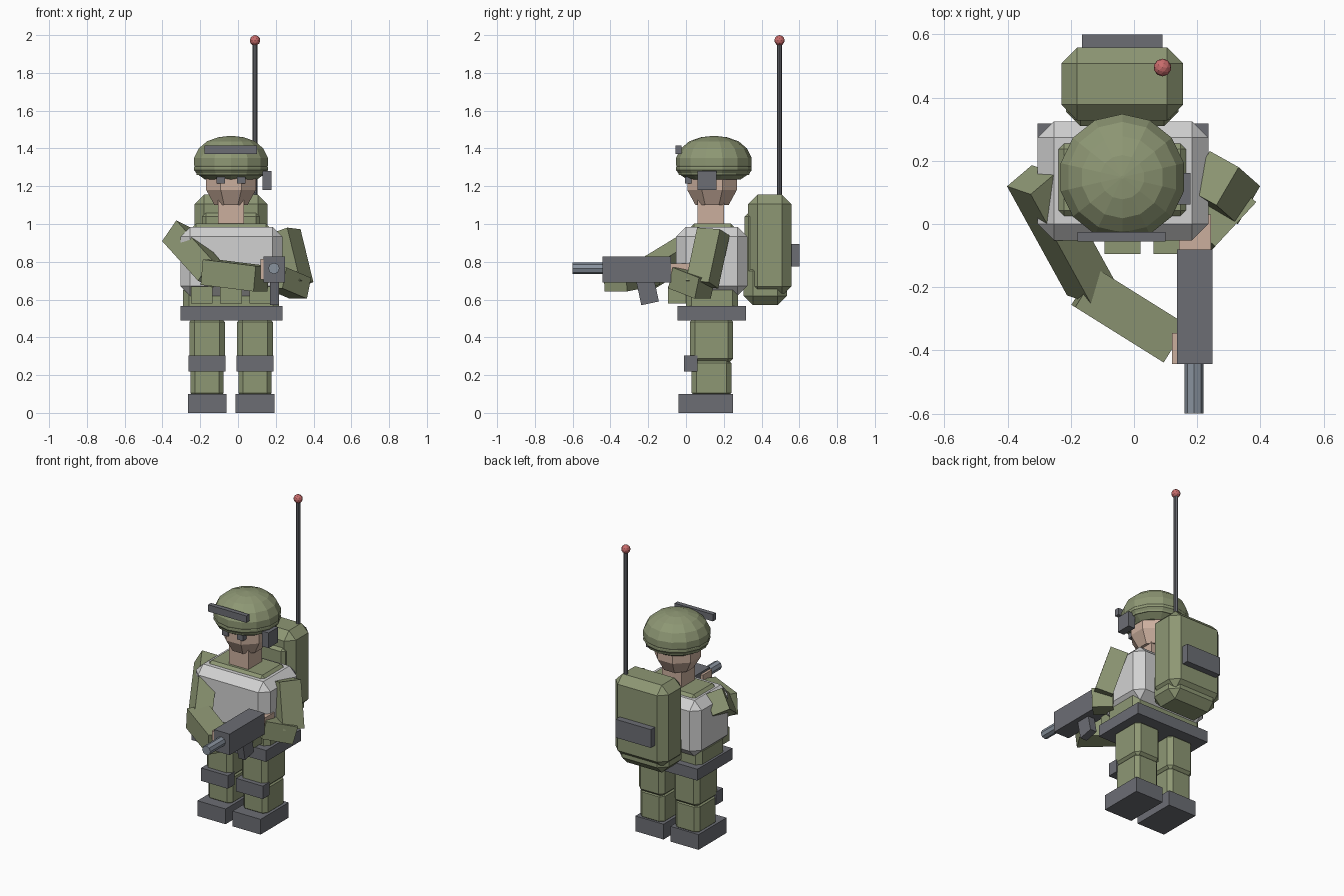
import bpy, bmesh, math
from mathutils import Vector, Matrix

if "Cube" in bpy.data.objects:
    bpy.data.objects.remove(bpy.data.objects["Cube"], do_unlink=True)


def material(name, color):
    m = bpy.data.materials.new(name)
    m.use_nodes = True
    m.diffuse_color = (*color, 1)
    m.node_tree.nodes["Principled BSDF"].inputs["Base Color"].default_value = (*color, 1)
    return m


GREEN = material("olive green", (0.27, 0.31, 0.175))
GREY = material("dark grey", (0.15, 0.155, 0.175))
WHITE = material("light grey", (0.64, 0.64, 0.64))
SKIN = material("skin", (0.60, 0.43, 0.34))
RED = material("red", (0.58, 0.15, 0.15))
STEEL = material("steel", (0.25, 0.29, 0.34))
CX = -0.037  # body centre line


def finish(name, bm, mat, matrix=None):
    if matrix is not None:
        bmesh.ops.transform(bm, matrix=matrix, verts=bm.verts)
    bmesh.ops.recalc_face_normals(bm, faces=bm.faces)
    me = bpy.data.meshes.new(name)
    bm.to_mesh(me)
    bm.free()
    me.materials.append(mat)
    ob = bpy.data.objects.new(name, me)
    bpy.context.collection.objects.link(ob)
    return ob


def block(name, mat, size, matrix, bevel=0):
    bm = bmesh.new()
    bmesh.ops.create_cube(bm, size=1)
    bmesh.ops.scale(bm, vec=size, verts=bm.verts)
    if bevel:
        bmesh.ops.bevel(bm, geom=bm.edges[:], offset=bevel, segments=1, affect='EDGES')
    return finish(name, bm, mat, matrix)


def box(name, mat, x, y, z, bevel=0):
    """Axis-aligned box from (min, max) ranges."""
    size = [b - a for a, b in (x, y, z)]
    mid = [(a + b) / 2 for a, b in (x, y, z)]
    return block(name, mat, size, Matrix.Translation(mid), bevel)


def limb(name, mat, start, end, width, depth, hint):
    """Square-section bar between two points; width runs along the hint."""
    a, b = Vector(start), Vector(end)
    d = (b - a).normalized()
    u = Vector(hint)
    u = (u - d * u.dot(d)).normalized()
    rot = Matrix((u, d.cross(u), d)).transposed().to_4x4()
    return block(name, mat, (width, depth, (b - a).length),
                 Matrix.Translation((a + b) / 2) @ rot)


def tube(name, mat, start, end, radius, sides):
    a, b = Vector(start), Vector(end)
    bm = bmesh.new()
    bmesh.ops.create_cone(bm, cap_ends=True, segments=sides, radius1=radius,
                          radius2=radius, depth=(b - a).length)
    rot = (b - a).to_track_quat('Z', 'Y').to_matrix().to_4x4()
    return finish(name, bm, mat, Matrix.Translation((a + b) / 2) @ rot)


def lathe(name, mat, profile, sides, x, y):
    """Faceted solid of revolution from (radius, height) points."""
    bm = bmesh.new()
    rings = []
    for r, z in profile:
        rings.append([bm.verts.new((x + r * math.cos(t), y + r * math.sin(t), z))
                      for t in (math.tau * (i + 0.5) / sides for i in range(sides))])
    for low, high in zip(rings, rings[1:]):
        for i in range(sides):
            j = (i + 1) % sides
            bm.faces.new((low[i], low[j], high[j], high[i]))
    bm.faces.new(rings[0])
    bm.faces.new(rings[-1])
    return finish(name, bm, mat)


# Legs, boots and knee pads
for side, s in (("left", 1), ("right", -1)):
    c = CX + s * 0.127

    def span(half):
        return (c - half, c + half)
    box(side + "_boot", GREY, span(0.102), (-0.04, 0.25), (0, 0.1))
    box(side + "_shin", GREEN, span(0.088), (0.03, 0.24), (0.08, 0.29), 0.025)
    box(side + "_thigh", GREEN, span(0.094), (0.02, 0.25), (0.26, 0.51), 0.028)
    box(side + "_knee_pad", GREY, span(0.097), (-0.01, 0.06), (0.22, 0.305))

# Torso, belt and pouches
box("belt", GREY, (-0.305, 0.235), (-0.045, 0.318), (0.49, 0.565))
box("waist", GREEN, (-0.29, 0.216), (0.0, 0.275), (0.5, 0.68), 0.03)
box("vest", WHITE, (-0.305, 0.235), (-0.052, 0.325), (0.62, 0.985), 0.052)
box("collar", GREEN, (-0.24, 0.165), (0.025, 0.255), (0.93, 1.002), 0.018)
for i in (-1, 0, 1):
    c = CX + i * 0.155
    box("pouch", GREEN, (c - 0.057, c + 0.057), (-0.095, 0.0), (0.58, 0.67))

# Backpack
box("pack", GREEN, (-0.23, 0.155), (0.328, 0.558), (0.62, 1.155), 0.05)
box("pack_bottom", GREEN, (-0.215, 0.14), (0.305, 0.535), (0.57, 0.80), 0.05)
box("pack_pad", GREEN, (-0.19, 0.115), (0.31, 0.38), (0.7, 1.06), 0.02)
box("pack_pocket", GREY, (-0.165, 0.09), (0.54, 0.6), (0.775, 0.895))
tube("antenna", GREY, (0.09, 0.495, 1.1), (0.09, 0.495, 1.97), 0.013, 8)
bm = bmesh.new()
bmesh.ops.create_icosphere(bm, subdivisions=2, radius=0.028)
finish("antenna_tip", bm, RED, Matrix.Translation((0.09, 0.495, 1.972)))

# Head and helmet
box("neck", SKIN, (-0.107, 0.033), (0.06, 0.2), (0.97, 1.13))
lathe("head", SKIN, [(0.095, 1.1), (0.142, 1.18), (0.142, 1.3)], 8, CX, 0.138)
for s in (-1, 1):
    c = CX + s * 0.055
    box("eye", GREY, (c - 0.022, c + 0.022), (-0.005, 0.03), (1.215, 1.25))
lathe("helmet_rim", GREEN, [(0.14, 1.235), (0.185, 1.265), (0.2, 1.285), (0.2, 1.3),
                            (0.19, 1.32)], 14, CX, 0.148)
lathe("helmet_dome", GREEN, [(0.186, 1.26), (0.2, 1.31), (0.2, 1.35), (0.175, 1.4),
                             (0.13, 1.438), (0.07, 1.459), (0.005, 1.467)], 14, CX, 0.148)
box("goggle_bar", GREY, (-0.178, 0.1), (-0.055, -0.025), (1.37, 1.415))
box("ear_radio", GREY, (0.13, 0.178), (0.062, 0.162), (1.18, 1.28))

# Left arm, bent back to the trigger
limb("left_upper_arm", GREEN, (0.25, 0.145, 0.96), (0.318, 0.085, 0.68),
     0.11, 0.14, (0.88, -0.5, 0.2))
limb("left_forearm", GREEN, (0.33, 0.1, 0.66), (0.2, -0.04, 0.715), 0.115, 0.125, (0, 0, 1))
box("left_hand", SKIN, (0.142, 0.243), (-0.085, 0.03), (0.695, 0.79))

# Right arm, reaching across to the barrel
limb("right_upper_arm", GREEN, (-0.325, 0.14, 0.945), (-0.135, -0.205, 0.735),
     0.135, 0.11, (0.075, -0.025, 0.11))
limb("right_forearm", GREEN, (-0.155, -0.2, 0.745), (0.125, -0.375, 0.71),
     0.135, 0.14, (0, 0, 1))
box("right_hand", SKIN, (0.12, 0.2), (-0.443, -0.345), (0.705, 0.815))

# Rifle
box("rifle_body", GREY, (0.136, 0.249), (-0.443, -0.08), (0.69, 0.828))
tube("rifle_barrel", STEEL, (0.19, -0.43, 0.765), (0.19, -0.6, 0.765), 0.03, 8)
limb("rifle_magazine", GREY, (0.193, -0.22, 0.72), (0.193, -0.19, 0.58), 0.048, 0.095, (1, 0, 0))
